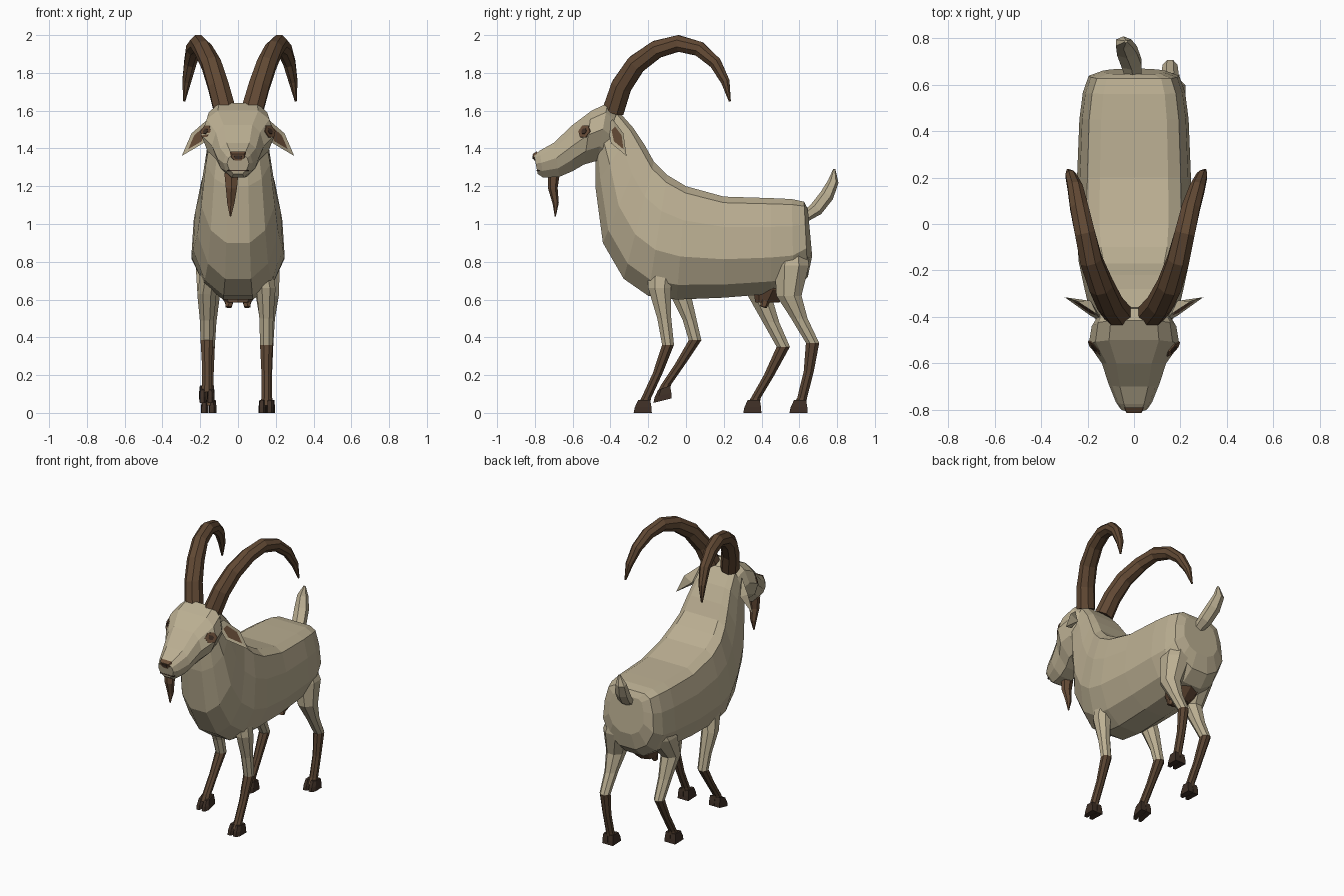
import bpy, bmesh, math
from mathutils import Vector as V
from mathutils.bvhtree import BVHTree

if "Cube" in bpy.data.objects:
    bpy.data.objects.remove(bpy.data.objects["Cube"])


def material(name, rgb):
    m = bpy.data.materials.new(name)
    m.diffuse_color = (*rgb, 1)
    m.use_nodes = True
    m.node_tree.nodes["Principled BSDF"].inputs["Base Color"].default_value = m.diffuse_color
    return m


TAN = material("tan_coat", (0.50, 0.43, 0.29))
BROWN = material("brown_horn", (0.12, 0.066, 0.034))
SHIN = material("brown_leg", (0.105, 0.06, 0.033))
SKIN = material("brown_skin", (0.14, 0.075, 0.04))
DARK = material("dark_hoof", (0.05, 0.03, 0.02))


def mesh(name, verts, faces, mats, index):
    me = bpy.data.meshes.new(name)
    me.from_pydata([tuple(v) for v in verts], [], faces)
    for m in mats:
        me.materials.append(m)
    for p, i in zip(me.polygons, index):
        p.material_index = i
    ob = bpy.data.objects.new(name, me)
    bpy.context.collection.objects.link(ob)
    # consistent outward normals
    bm = bmesh.new()
    bm.from_mesh(me)
    bmesh.ops.recalc_face_normals(bm, faces=bm.faces)
    bm.to_mesh(me)
    bm.free()
    return ob


def loft(name, rings, mats, band=None):
    """Skin a list of equal rings and cap both ends."""
    n = len(rings[0])
    verts = [p for r in rings for p in r]
    faces, idx = [], []
    for k in range(len(rings) - 1):
        for i in range(n):
            j = (i + 1) % n
            faces.append((k*n + i, k*n + j, (k+1)*n + j, (k+1)*n + i))
            idx.append(band[k] if band else 0)
    faces += [tuple(range(n)), tuple(range(len(verts) - n, len(verts)))]
    idx += [idx[0], idx[-1]]
    return mesh(name, verts, faces, mats, idx)


def slices(spec, section):
    """Rings spanning a top and a bottom profile point with a half width."""
    out = []
    for ty, tz, by, bz, w in spec:
        side = [(w*f, ty + (by-ty)*t, tz + (bz-tz)*t) for t, f in section]
        out.append([V(p) for p in side] + [V((-x, y, z)) for x, y, z in reversed(side)])
    return out


def tube(name, path, mat, sides=6, flat=1.0):
    """Tapered tube along points (x, y, z, radius)."""
    pts = [V(p[:3]) for p in path]
    rings = []
    for k, p in enumerate(pts):
        tan = (pts[min(k+1, len(pts)-1)] - pts[max(k-1, 0)]).normalized()
        a = (V((1, 0, 0)) - tan * tan.x).normalized()
        b = tan.cross(a)
        r = path[k][3]
        rings.append([p + a*r*math.cos(q) + b*r*flat*math.sin(q)
                      for q in [2*math.pi*(i + .5)/sides for i in range(sides)]])
    return loft(name, rings, [mat])


# Torso and neck
loft("body", slices([
    (.645, 1.08, .668, .83, .135), (.625, 1.118, .645, .72, .195), (.56, 1.132, .57, .65, .22),
    (.45, 1.137, .45, .63, .235), (.2, 1.145, .2, .61, .245), (0, 1.20, -.05, .60, .247),
    (-.1, 1.26, -.2, .62, .238), (-.17, 1.33, -.33, .71, .215), (-.22, 1.42, -.44, .90, .195),
    (-.28, 1.51, -.48, 1.2, .17), (-.36, 1.60, -.48, 1.33, .15)],
    [(0, .60), (.06, .82), (.3, .95), (.62, 1), (.87, .74), (1, .32)]), [TAN])

# Head and muzzle
head = loft("head", slices([
    (-.33, 1.56, -.42, 1.31, .14), (-.415, 1.64, -.47, 1.335, .182), (-.50, 1.60, -.54, 1.315, .195),
    (-.60, 1.525, -.60, 1.28, .138), (-.70, 1.43, -.67, 1.25, .11),
    (-.775, 1.388, -.755, 1.245, .078), (-.805, 1.365, -.785, 1.265, .058)],
    [(0, .55), (.16, .85), (.45, 1), (.75, .83), (1, .42)]), [TAN])

# Nose pad with dark nostrils, and mouth line
loft("nose", slices([(-.79, 1.385, -.785, 1.335, .045), (-.812, 1.37, -.805, 1.335, .035)],
                    [(0, .9), (.5, 1), (1, .45)]), [SKIN])
loft("nostrils", slices([(-.80, 1.362, -.80, 1.345, .024), (-.814, 1.362, -.812, 1.345, .022)],
                        [(0, 1), (1, .7)]), [DARK])
loft("mouth", slices([(-.775, 1.286, -.775, 1.28, .058), (-.791, 1.286, -.791, 1.28, .05)],
                     [(0, 1), (1, 1)]), [DARK])

# Eyes: thin plates laid on the head surface
tree = BVHTree.FromPolygons([v.co for v in head.data.vertices],
                            [tuple(p.vertices) for p in head.data.polygons])
for s, side in ((1, "right"), (-1, "left")):
    for part, r, h, mat in (("eye", .041, .003, SKIN), ("pupil", .018, .005, DARK)):
        loc, nor, _, _ = tree.find_nearest(V((s*.2, -.565, 1.505)))
        if nor.x * s < 0:
            nor = -nor
        up = (V((0, 0, 1)) - nor*nor.z).normalized()
        fw = nor.cross(up)
        rings = [[loc + nor*d + fw*r*math.cos(q) + up*r*.9*math.sin(q)
                  for q in [math.pi*i/3 for i in range(6)]] for d in (-.003, h)]
        loft(f"{part}_{side}", rings, [mat])

    # Ears: drooping leaf with a brown inner face and tan rim
    base, tip = V((.145, -.405, 1.535)), V((.298, -.315, 1.36))
    nrm, wid = V((.62, -.75, .2)), V((.49, .57, .65))
    low, high = base.lerp(tip, .42), base.lerp(tip, .5)
    rim = [base - wid*.02, low - wid*.052, tip, high + wid*.05, base + wid*.03]
    cen = base.lerp(tip, .45) - nrm*.01
    inner = [cen.lerp(p, .62) for p in rim]
    verts = [V((p.x*s, p.y, p.z)) for p in rim + inner + [cen - nrm*.035]]
    faces = [(i, (i+1) % 5, 5+(i+1) % 5, 5+i) for i in range(5)]
    faces += [(5, 6, 7, 8, 9)] + [((i+1) % 5, i, 10) for i in range(5)]
    mesh(f"ear_{side}", verts, faces, [TAN, SKIN], [0]*5 + [1] + [0]*5)

    # Horns: long backward arcs
    arc = [(.075, -.385, 1.60, .062), (.112, -.342, 1.73, .059), (.152, -.265, 1.845, .056),
           (.190, -.155, 1.925, .051), (.218, -.04, 1.956, .047), (.245, .07, 1.927, .042),
           (.272, .155, 1.853, .035), (.292, .208, 1.755, .025), (.306, .232, 1.65, .006)]
    k = 1 if s > 0 else -.93
    tube(f"horn_{side}", [(x*k if s > 0 or z < 1.9 else x*k - .008, y, z, r) for x, y, z, r in arc], BROWN, 8)

# Beard and tail
tube("beard", [(-.035, -.70, 1.27, .043), (-.035, -.705, 1.19, .034), (-.038, -.69, 1.11, .022),
               (-.04, -.692, 1.04, .004)], SKIN, 6, .75)
tube("tail", [(0, .62, 1.03, .035), (-.01, .69, 1.08, .05), (-.03, .745, 1.15, .05),
              (-.045, .78, 1.225, .038), (-.035, .785, 1.29, .008)], TAN, 6, .75)

# Udder with two teats
loft("udder", [[V((r*math.cos(q), y + r*.9*math.sin(q), z)) for q in
                [math.pi*i/4 for i in range(8)]]
               for y, z, r in ((.48, .74, .13), (.46, .65, .115), (.43, .585, .07))], [SKIN])
for s, side in ((1, "right"), (-1, "left")):
    tube(f"teat_{side}", [(s*.045, .425, .61, .03), (s*.05, .41, .56, .018)], SKIN)

# Legs: rings (y, z, half width, half depth), tan above the knee and brown below
legs = {
    "front_leg_right": (.15, 0, [(-.13, .78, .06, .08), (-.14, .66, .055, .065), (-.115, .50, .04, .04),
                                 (-.095, .36, .036, .034), (-.15, .21, .028, .028),
                                 (-.21, .08, .028, .028), (-.225, .04, .036, .036)], 3),
    "front_leg_left": (-.165, .065, [(-.08, .78, .06, .08), (-.03, .63, .055, .06), (.02, .49, .04, .04),
                                     (.048, .385, .036, .036), (-.03, .26, .028, .03),
                                     (-.105, .15, .028, .028), (-.12, .11, .034, .034)], 3),
    "hind_leg_right": (.155, 0, [(.56, .92, .07, .08), (.56, .78, .10, .098), (.545, .62, .066, .072),
                                 (.60, .50, .044, .047), (.67, .37, .035, .038), (.65, .22, .028, .029),
                                 (.615, .08, .028, .028), (.60, .04, .036, .036)], 4),
    "hind_leg_left": (-.155, 0, [(.53, .92, .07, .09), (.46, .77, .10, .12), (.39, .62, .064, .068),
                                 (.45, .48, .044, .047), (.515, .35, .035, .038), (.44, .20, .028, .03),
                                 (.37, .08, .028, .028), (.355, .04, .036, .036)], 4),
}
for name, (x, lift, rows, knee) in legs.items():
    rings = []
    for y, z, rx, ry in rows:
        cx = x - math.copysign(max(0, z - .65)*.2, x)  # upper leg leans into the body
        rings.append([V((cx + rx*math.cos(q), y + ry*math.sin(q), z))
                      for q in [2*math.pi*(i + .5)/8 for i in range(8)]])
    loft(name, rings, [TAN, SHIN], [0 if i < knee else 1 for i in range(len(rows) - 1)])
    # Cloven hoof made of two toes, tipped when lifted
    y = rows[-1][0]
    for s, side in ((1, "outer"), (-1, "inner")):
        toe = [[V((x + s*.021 + a*w, y + off + b*d, lift + z + (b*.012 if lift else 0)))
                for a, b in ((-1, 1), (1, 1), (1, -.5), (.3, -1), (-.8, -1))]
               for z, w, d, off in ((0, .02, .048, -.004), (.03, .02, .044, -.002), (.068, .016, .032, .004))]
        loft(f"{name}_{side}_toe", toe, [DARK])
